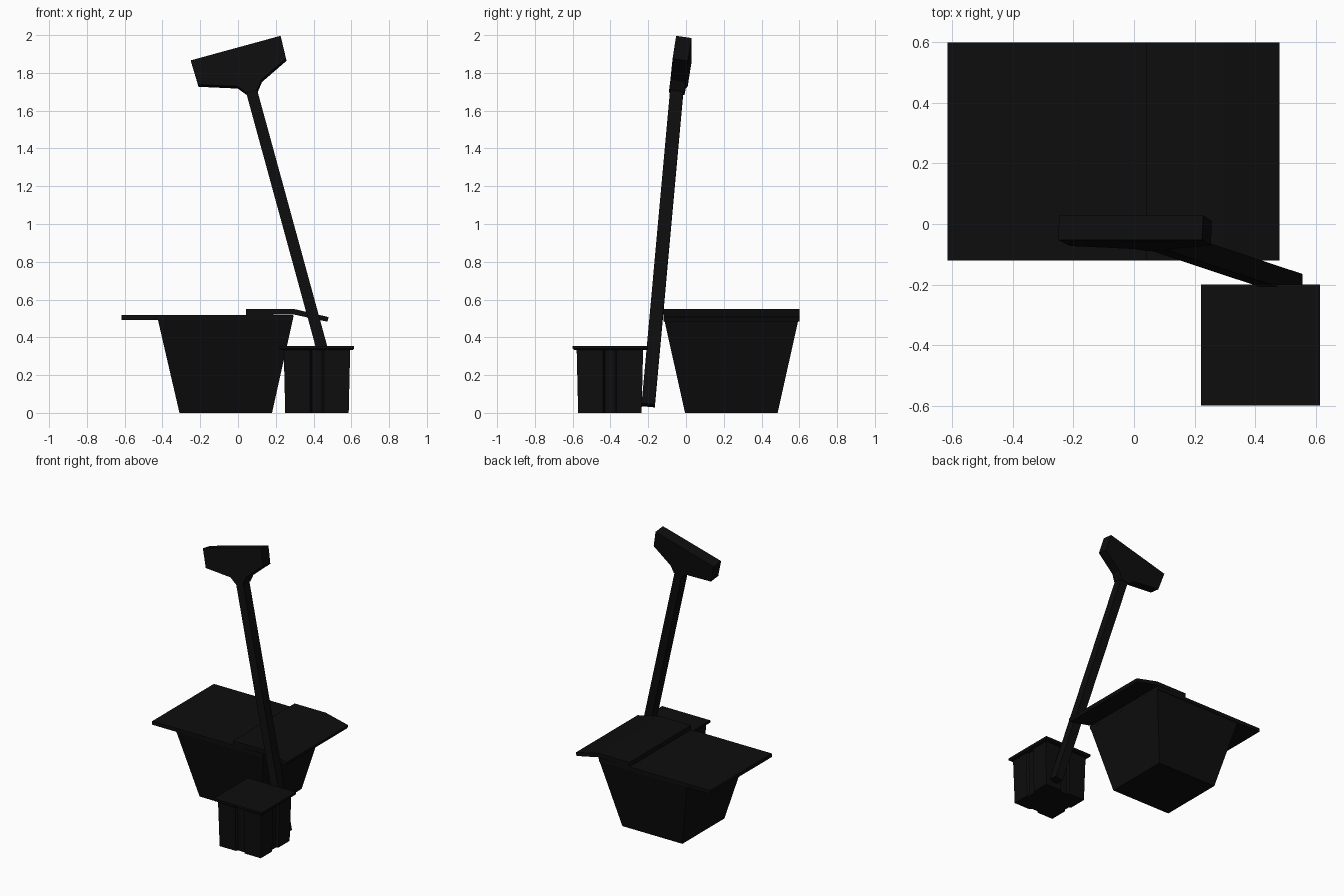
import bpy, bmesh
from math import radians
from mathutils import Matrix, Vector

if "Cube" in bpy.data.objects:
    bpy.data.objects.remove(bpy.data.objects["Cube"])

mat = bpy.data.materials.new("black")
mat.diffuse_color = (0.004, 0.004, 0.004, 1)
mat.use_nodes = True
mat.node_tree.nodes["Principled BSDF"].inputs["Base Color"].default_value = mat.diffuse_color


def loft(name, rings, matrix=None):
    """Solid joining equal-length rings of points, capped at both ends."""
    bm = bmesh.new()
    loops = [[bm.verts.new(p) for p in r] for r in rings]
    for a, b in zip(loops, loops[1:]):
        for i in range(len(a)):
            j = (i + 1) % len(a)
            bm.faces.new((a[i], a[j], b[j], b[i]))
    bm.faces.new(loops[0])
    bm.faces.new(loops[-1])
    bmesh.ops.recalc_face_normals(bm, faces=bm.faces)
    me = bpy.data.meshes.new(name)
    bm.to_mesh(me)
    bm.free()
    me.materials.append(mat)
    ob = bpy.data.objects.new(name, me)
    bpy.context.collection.objects.link(ob)
    if matrix:
        ob.matrix_world = matrix
    return ob


def extrude_y(name, profile, y0, y1, matrix=None):
    """Extrude an x-z profile along y."""
    return loft(name, [[(x, y, z) for x, z in profile] for y in (y0, y1)], matrix)


def rect(cx, cy, hx, hy, z):
    return [(cx + sx * hx, cy + sy * hy, z) for sx, sy in ((-1, -1), (1, -1), (1, 1), (-1, 1))]


# large tapered bin
loft("large_bin", [rect(-0.065, 0.24, 0.245, 0.245, 0),
                   rect(-0.067, 0.24, 0.362, 0.36, 0.515)])

# flat flap on the left, bent flap overlapping it on the right
extrude_y("left_flap", [(-0.617, 0.492), (0.29, 0.492), (0.29, 0.518), (-0.617, 0.518)], -0.12, 0.6)
extrude_y("right_flap", [(0.042, 0.516), (0.29, 0.522), (0.473, 0.483), (0.48, 0.507),
                         (0.297, 0.55), (0.042, 0.55)], -0.12, 0.6)


# small bin with a vertical groove down the middle of each side
def grooved(h, z):
    side = [(-h, -h), (-0.036, -h), (-0.026, -h + 0.015), (0.026, -h + 0.015), (0.036, -h)]
    pts = []
    for k in range(4):
        rot = Matrix.Rotation(radians(90 * k), 3, 'Z')
        pts += [rot @ Vector((x, y, z)) + Vector((0.418, -0.403, 0)) for x, y in side]
    return pts


loft("small_bin", [grooved(0.168, 0), grooved(0.176, 0.34)])
loft("small_bin_lid", [rect(0.418, -0.4, 0.19, 0.192, 0.333),
                       rect(0.418, -0.4, 0.197, 0.2, 0.34),
                       rect(0.418, -0.4, 0.197, 0.2, 0.355)])

# leaning square pole
base = Matrix.Translation((0.527, -0.2, 0.04)) @ Matrix.Rotation(radians(-15.3), 4, 'Y')
pole = base @ Matrix.Rotation(radians(-5), 4, 'X')
loft("pole", [rect(0, 0, 0.03, 0.035, 0), rect(0, 0, 0.03, 0.035, 1.76)], pole)

# flared head on the pole, tilted slightly further
head = pole @ Matrix.Translation((0, 0, 1.725)) @ Matrix.Rotation(radians(-3.7), 4, 'X')
extrude_y("head", [(-0.268, 0.245), (-0.265, 0.11), (-0.066, 0.045), (-0.031, 0),
                   (0.031, 0), (0.066, 0.045), (0.221, 0.12), (0.225, 0.245)],
          -0.04, 0.042, head)
